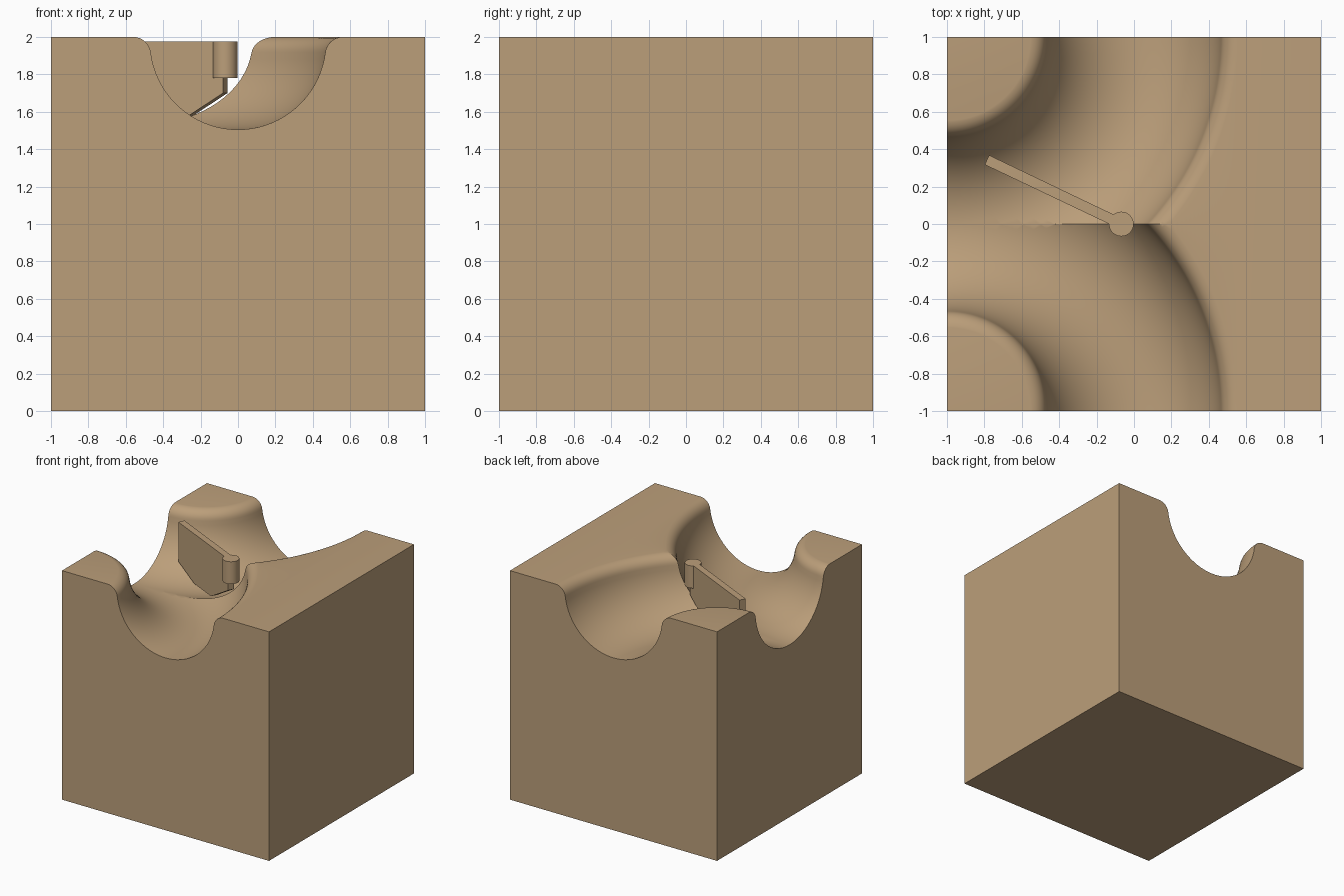
import bpy, bmesh
from math import sin, cos, pi, radians, atan2, hypot
from mathutils import Vector, Matrix

if "Cube" in bpy.data.objects:
    bpy.data.objects.remove(bpy.data.objects["Cube"])

tan = bpy.data.materials.new("tan")
tan.diffuse_color = (0.50, 0.345, 0.195, 1)
tan.use_nodes = True
tan.node_tree.nodes["Principled BSDF"].inputs["Base Color"].default_value = tan.diffuse_color


def make_object(name, bm):
    bmesh.ops.recalc_face_normals(bm, faces=bm.faces)
    mesh = bpy.data.meshes.new(name)
    bm.to_mesh(mesh)
    bm.free()
    mesh.materials.append(tan)
    obj = bpy.data.objects.new(name, mesh)
    bpy.context.collection.objects.link(obj)
    return obj


def select(obj):
    bpy.ops.object.select_all(action='DESELECT')
    obj.select_set(True)
    bpy.context.view_layer.objects.active = obj


def boolean(obj, other, operation):
    select(obj)
    mod = obj.modifiers.new("join", 'BOOLEAN')
    mod.operation, mod.solver, mod.object = operation, 'EXACT', other
    bpy.ops.object.modifier_apply(modifier=mod.name)
    bpy.data.objects.remove(other)


def channel_profile():
    """Round trough whose rims roll over into the flat top."""
    R, cz, lip = 0.47, 1.975, 0.094
    lip_x, lip_z = 0.56, 2 - lip
    a0 = atan2(lip_z - cz, lip_x)
    half = [(R * cos(a), cz + R * sin(a))
            for a in [-pi / 2 + (a0 + pi / 2) * i / 18 for i in range(19)]]
    for i in range(1, 9):
        a = pi + a0 + (pi / 2 - pi - a0) * i / 8
        half.append((lip_x + lip * cos(a), lip_z + lip * sin(a) + 0.001 * (i == 8)))
    half.append((lip_x, 2.2))
    return [(-x, z) for x, z in reversed(half[1:])] + half


def curved_channel(side):
    """Quarter-turn trough swept about the left front or left back corner."""
    bm = bmesh.new()
    centre = Vector((-1, side, 0))
    verts = [bm.verts.new((x, side, z)) for x, z in channel_profile()]
    face = bm.faces.new(verts)
    start, sweep = radians(6) * side, radians(-102) * side
    bmesh.ops.rotate(bm, verts=verts, cent=centre, matrix=Matrix.Rotation(start, 3, 'Z'))
    cap = bmesh.ops.extrude_face_region(bm, geom=[face])  # placeholder shell for the sweep
    bmesh.ops.delete(bm, geom=[f for f in cap['geom'] if isinstance(f, bmesh.types.BMFace)],
                     context='FACES_ONLY')
    bm.clear()
    rings, steps, profile = [], 68, channel_profile()
    for k in range(steps + 1):
        a = start + sweep * k / steps
        rings.append([bm.verts.new((-1 + (1 + x) * cos(a), side + (1 + x) * sin(a), z))
                      for x, z in profile])
    n = len(profile)
    for r0, r1 in zip(rings, rings[1:]):
        for i in range(n):
            j = (i + 1) % n
            bm.faces.new((r0[i], r0[j], r1[j], r1[i]))
    bm.faces.new(rings[0])
    bm.faces.new(rings[-1][::-1])
    obj = make_object("channel_cutter", bm)
    obj.hide_render = True
    return obj


# Block with two merging troughs
bm = bmesh.new()
bmesh.ops.create_cube(bm, size=2, matrix=Matrix.Translation((0, 0, 1)))
block = make_object("block", bm)
for side in (-1, 1):
    boolean(block, curved_channel(side), 'DIFFERENCE')
select(block)
bpy.ops.object.shade_smooth_by_angle(angle=radians(30))

# Pivot post of the gate
pivot = Vector((-0.068, 0, 0))
bm = bmesh.new()
bmesh.ops.create_cone(bm, cap_ends=True, segments=32, radius1=0.066, radius2=0.066,
                      depth=0.195, matrix=Matrix.Translation(pivot + Vector((0, 0, 1.8775))))
post = make_object("gate_post", bm)

# Gate blade, chamfered below to clear the trough
bm = bmesh.new()
outline = [(0, 1.975), (0, 1.70), (0.27, 1.54), (0.54, 1.54), (0.796, 1.63), (0.796, 1.975)]
face = bm.faces.new([bm.verts.new((s, -0.028, z)) for s, z in outline])
ext = bmesh.ops.extrude_face_region(bm, geom=[face])
bmesh.ops.translate(bm, vec=(0, 0.056, 0),
                    verts=[v for v in ext['geom'] if isinstance(v, bmesh.types.BMVert)])
bmesh.ops.transform(bm, verts=bm.verts,
                    matrix=Matrix.Translation(pivot) @ Matrix.Rotation(radians(154.5), 4, 'Z'))
make_object("gate_blade", bm)
select(post)
bpy.ops.object.shade_smooth_by_angle(angle=radians(30))
